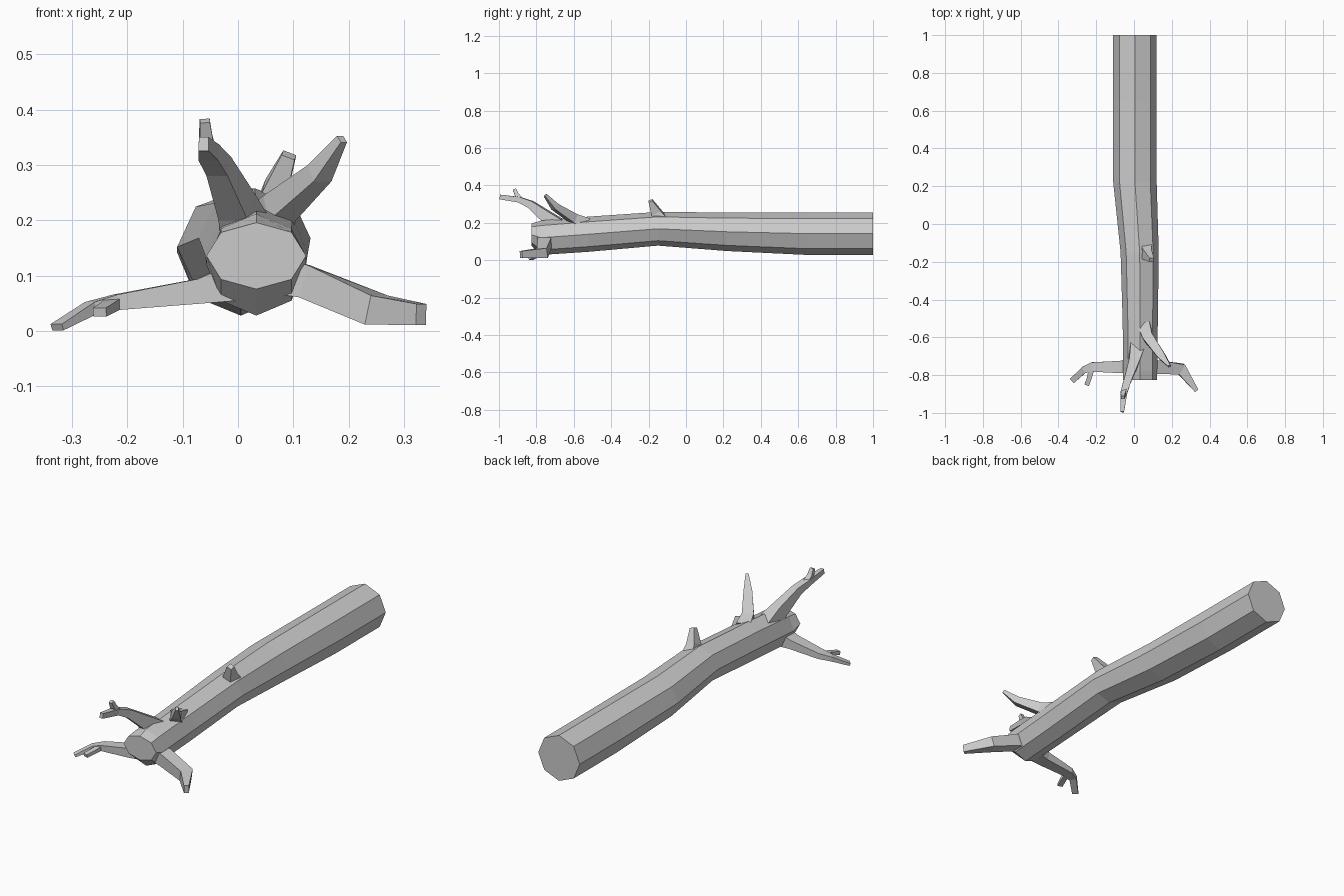
import bpy, bmesh, math
from mathutils import Vector


def loft(name, rings):
    """Skin a list of closed rings and cap both ends."""
    bm = bmesh.new()
    loops = [[bm.verts.new(p) for p in ring] for ring in rings]
    n = len(loops[0])
    for a, b in zip(loops, loops[1:]):
        for i in range(n):
            j = (i + 1) % n
            bm.faces.new((a[i], a[j], b[j], b[i]))
    bm.faces.new(loops[0])
    bm.faces.new(loops[-1])
    bmesh.ops.recalc_face_normals(bm, faces=bm.faces)
    mesh = bpy.data.meshes.new(name)
    bm.to_mesh(mesh)
    bm.free()
    obj = bpy.data.objects.new(name, mesh)
    bpy.context.collection.objects.link(obj)
    return obj


def limb(name, path, up=(0, 0, 1)):
    """Four-sided tapering limb; path items are (x, y, z, width, height)."""
    pts = [Vector(p[:3]) for p in path]
    rings = []
    for i, p in enumerate(path):
        t = Vector()
        if i > 0:
            t += (pts[i] - pts[i - 1]).normalized()
        if i < len(pts) - 1:
            t += (pts[i + 1] - pts[i]).normalized()
        t.normalize()
        side = t.cross(Vector(up)).normalized()
        top = side.cross(t).normalized()
        w, h = side * p[3] / 2, top * p[4] / 2
        rings.append([pts[i] - w - h, pts[i] + w - h, pts[i] + w + h, pts[i] - w + h])
    return loft(name, rings)


# Bent octagonal trunk: y, centre x, centre z, radius x, radius z
sections = [
    (-0.825, 0.033, 0.136, 0.090, 0.060),
    (-0.775, 0.033, 0.120, 0.090, 0.092),
    (-0.52, 0.033, 0.139, 0.093, 0.094),
    (-0.15, 0.030, 0.168, 0.101, 0.090),
    (0.22, 0.005, 0.152, 0.115, 0.103),
    (0.65, 0.005, 0.142, 0.115, 0.114),
    (1.0, 0.005, 0.142, 0.115, 0.114),
]
loft("trunk", [[(cx + rx * math.cos(k * math.pi / 4), y, cz + rz * math.sin(k * math.pi / 4))
                for k in range(8)] for y, cx, cz, rx, rz in sections])

# Low roots on either side
limb("left_root", [(0.0, -0.75, 0.09, 0.08, 0.07), (-0.07, -0.757, 0.072, 0.065, 0.045),
                   (-0.22, -0.757, 0.052, 0.05, 0.028), (-0.265, -0.772, 0.042, 0.035, 0.022),
                   (-0.327, -0.83, 0.007, 0.03, 0.012)])
limb("left_root_twig", [(-0.225, -0.765, 0.05, 0.03, 0.02), (-0.235, -0.81, 0.043, 0.026, 0.018),
                        (-0.25, -0.853, 0.034, 0.025, 0.016)])
limb("right_root", [(0.05, -0.755, 0.105, 0.075, 0.07), (0.12, -0.757, 0.09, 0.072, 0.06),
                    (0.25, -0.768, 0.038, 0.06, 0.054), (0.331, -0.882, 0.03, 0.022, 0.038)])

# Forked upper root reaching past the end
limb("upper_root", [(0.015, -0.66, 0.16, 0.08, 0.10), (-0.003, -0.735, 0.225, 0.055, 0.065),
                    (-0.035, -0.83, 0.298, 0.04, 0.04), (-0.053, -0.89, 0.323, 0.036, 0.03),
                    (-0.062, -0.995, 0.338, 0.018, 0.025)])
limb("upper_root_fork", [(-0.05, -0.88, 0.318, 0.025, 0.025), (-0.058, -0.905, 0.35, 0.024, 0.022),
                         (-0.06, -0.918, 0.38, 0.018, 0.018)], up=(0, 1, 0))

# Upper right branch and broken stub
limb("upper_branch", [(0.055, -0.54, 0.19, 0.065, 0.075), (0.075, -0.60, 0.222, 0.055, 0.05),
                      (0.147, -0.70, 0.285, 0.04, 0.035), (0.188, -0.752, 0.347, 0.014, 0.016)])
limb("stub", [(0.062, -0.135, 0.215, 0.06, 0.07), (0.068, -0.16, 0.256, 0.045, 0.055),
              (0.092, -0.19, 0.318, 0.025, 0.022)], up=(0, 1, 0))
